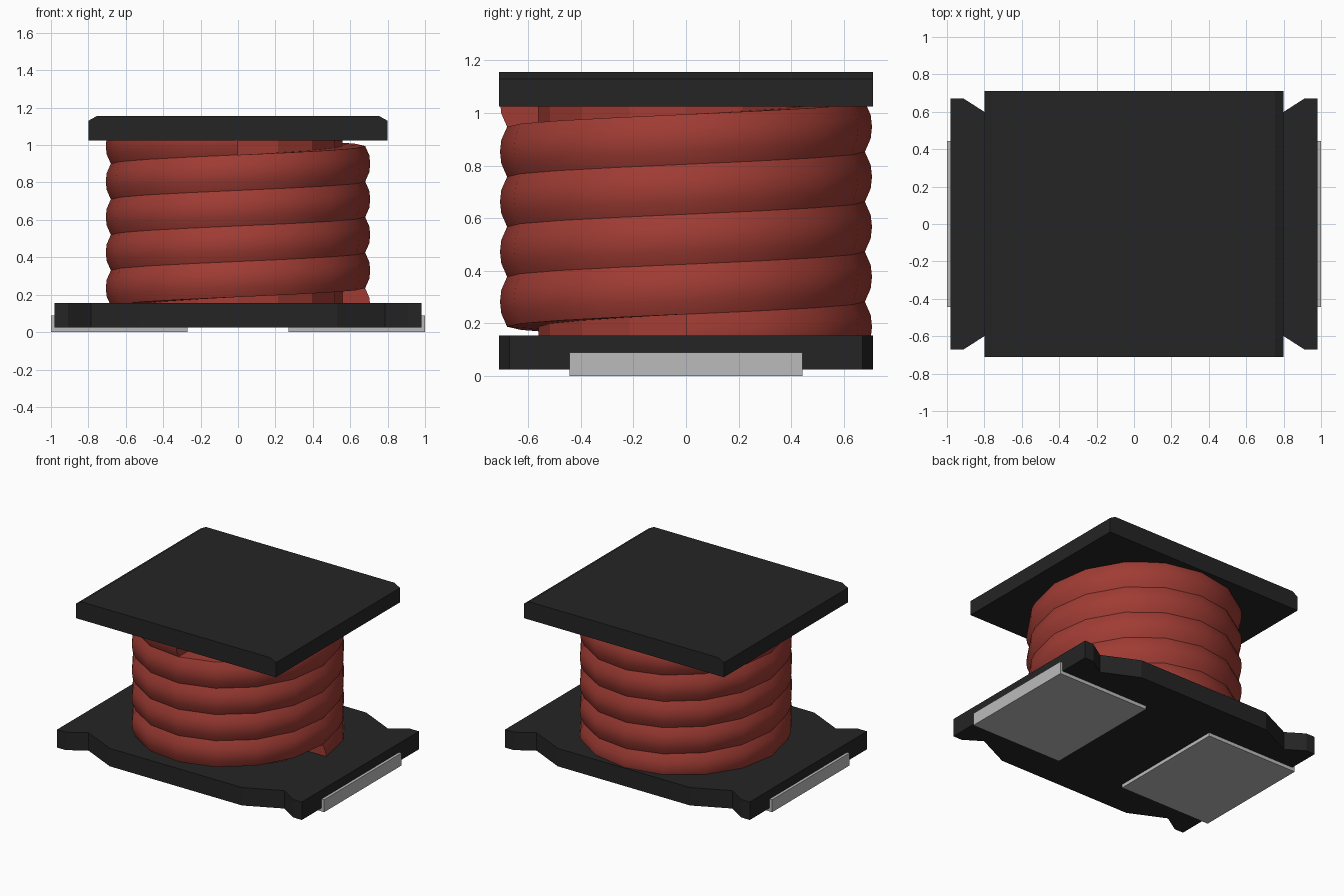
import bpy, bmesh
from math import pi, cos, sin

cube = bpy.data.objects.get("Cube")
if cube:
    bpy.data.objects.remove(cube, do_unlink=True)


def material(name, colour):
    m = bpy.data.materials.new(name)
    m.use_nodes = True
    m.diffuse_color = (*colour, 1)
    bsdf = next(n for n in m.node_tree.nodes if n.type == 'BSDF_PRINCIPLED')
    bsdf.inputs["Base Color"].default_value = (*colour, 1)
    return m


ferrite = material("black ferrite", (0.018, 0.018, 0.018))
copper = material("red enamel wire", (0.35, 0.045, 0.034))
tin = material("grey tin", (0.5, 0.5, 0.5))


def finish(name, bm, mat):
    bmesh.ops.recalc_face_normals(bm, faces=bm.faces)
    mesh = bpy.data.meshes.new(name)
    bm.to_mesh(mesh)
    bm.free()
    mesh.materials.append(mat)
    obj = bpy.data.objects.new(name, mesh)
    bpy.context.collection.objects.link(obj)
    return obj


def prism(name, points, offset, mat):
    """Extrude a closed outline of 3D points along an offset."""
    bm = bmesh.new()
    face = bm.faces.new([bm.verts.new(p) for p in points])
    new = bmesh.ops.extrude_face_region(bm, geom=[face])["geom"]
    moved = [v for v in new if isinstance(v, bmesh.types.BMVert)]
    bmesh.ops.translate(bm, verts=moved, vec=offset)
    return finish(name, bm, mat)


# Lower flange: one quarter of the notched outline, mirrored round
quarter = [(0.98, 0.67), (0.91, 0.67), (0.785, 0.59), (0.53, 0.71)]
half = quarter + [(-x, y) for x, y in reversed(quarter)]
outline = half + [(x, -y) for x, y in reversed(half)]
prism("lower_flange", [(x, y, 0.025) for x, y in outline], (0, 0, 0.13), ferrite)

# Upper flange: slab with chamfered side edges
side = [(0.8, 1.025), (0.8, 1.13), (0.755, 1.155)]
section = side + [(-x, z) for x, z in reversed(side)]
prism("upper_flange", [(x, -0.71, z) for x, z in section], (0, 1.42, 0), ferrite)

# Terminals: L-shaped clips wrapped round the lower flange
clip = [(0.27, 0), (1, 0), (1, 0.09), (0.98, 0.09), (0.98, 0.025), (0.27, 0.025)]
for s, name in ((1, "left_terminal"), (-1, "right_terminal")):
    prism(name, [(s * x, -0.443, z) for x, z in clip], (0, 0.886, 0), tin)

# Winding: a bulged wire section swept up a helix
STEPS, TURNS, PITCH = 16, 4.75, 0.19
wire = [(0.55, -0.095), (0.68, -0.095), (0.702, -0.045), (0.707, 0),
        (0.702, 0.045), (0.68, 0.095), (0.55, 0.095)]
bm = bmesh.new()
rings = []
for i in range(int(STEPS * TURNS) + 1):
    a = 2 * pi * i / STEPS
    z0 = 0.14 + PITCH * i / STEPS
    rings.append([bm.verts.new((r * cos(a), r * sin(a), z0 + z)) for r, z in wire])
n = len(wire)
for low, high in zip(rings, rings[1:]):
    for j in range(n):
        k = (j + 1) % n
        bm.faces.new((low[j], high[j], high[k], low[k]))
bm.faces.new(rings[0])
bm.faces.new(rings[-1])
winding = finish("winding", bm, copper)
bpy.context.view_layer.objects.active = winding
winding.select_set(True)
bpy.ops.object.shade_smooth_by_angle(angle=pi / 6)

# Core post inside the winding
bm = bmesh.new()
bmesh.ops.create_cone(bm, cap_ends=True, segments=STEPS, radius1=0.56, radius2=0.56, depth=0.95)
bmesh.ops.translate(bm, verts=bm.verts, vec=(0, 0, 0.59))
finish("core_post", bm, copper)
